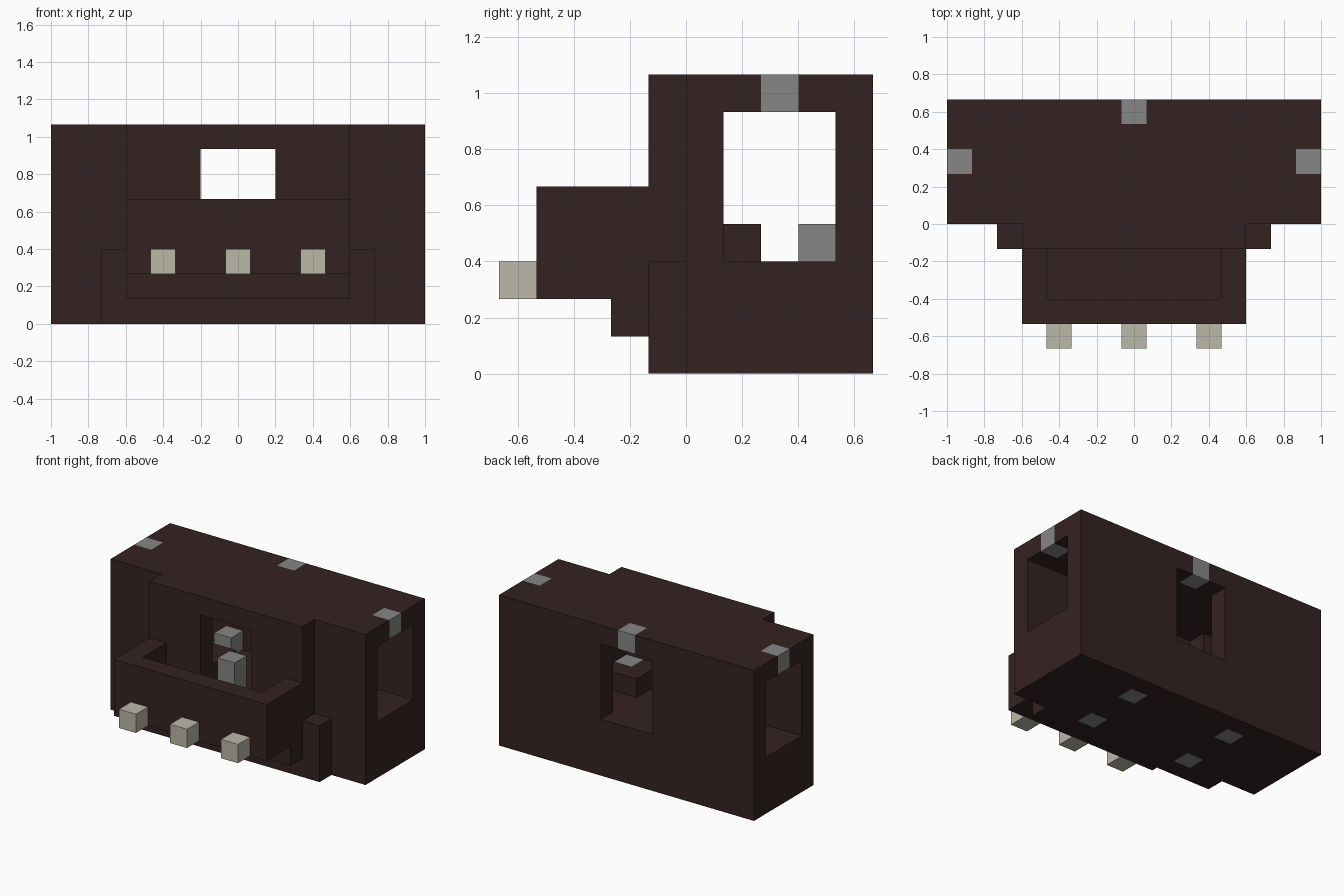
import bpy
import bmesh
from math import radians
from mathutils import Vector

old = bpy.data.objects.get("Cube")
if old:
    bpy.data.objects.remove(old, do_unlink=True)

UNIT = 2 / 15                      # size of one block
CENTRE = Vector((7.5, 5, 0))       # middle of the 15 x 10 block footprint


def material(name, rgb):
    mat = bpy.data.materials.new(name)
    mat.use_nodes = True
    mat.diffuse_color = (*rgb, 1)
    node = next(n for n in mat.node_tree.nodes if n.type == 'BSDF_PRINCIPLED')
    node.inputs["Base Color"].default_value = (*rgb, 1)
    return mat


brown = material("dark brown", (0.036, 0.016, 0.016))
grey = material("grey", (0.24, 0.24, 0.24))
bone = material("bone", (0.50, 0.48, 0.39))

cells = {}                         # block position -> part name
parts = {}                         # part name -> material


def fill(part, mat, x, y, z, mirror=False):
    """Fill a box of blocks, optionally repeated on the other side."""
    parts[part] = mat
    for i in range(*x):
        for j in range(*y):
            for k in range(*z):
                cells[i, j, k] = part
                if mirror:
                    cells[14 - i, j, k] = part


def carve(x, y, z):
    for i in range(*x):
        for j in range(*y):
            for k in range(*z):
                cells.pop((i, j, k), None)


# House body with its projecting centre and corner posts
fill("house_body", brown, (0, 15), (5, 10), (0, 8))
fill("house_body", brown, (3, 12), (4, 5), (0, 8))
fill("corner_posts", brown, (2, 3), (4, 5), (0, 3), mirror=True)

# Room open at both ends, front bay, back window and front doorway
carve((0, 15), (6, 9), (3, 7))
carve((4, 11), (5, 6), (3, 7))
carve((6, 9), (4, 10), (3, 7))

# Balcony trough with a stepped underside
fill("balcony", brown, (3, 12), (1, 4), (2, 5))
fill("balcony", brown, (3, 12), (3, 4), (1, 2))
carve((4, 11), (2, 4), (3, 5))

# Benches beside the doorway
fill("benches", brown, (4, 6), (5, 7), (3, 4), mirror=True)

# Grey columns through the floor, doorway post and roof blocks
for y in (5, 8):
    fill("floor_columns", grey, (4, 5), (y, y + 1), (0, 4), mirror=True)
fill("doorway_post", grey, (7, 8), (4, 5), (3, 5))
fill("roof_blocks", grey, (0, 1), (7, 8), (7, 8), mirror=True)
fill("roof_blocks", grey, (7, 8), (9, 10), (7, 8))

# Row of teeth on the balcony front
for x in (4, 7, 10):
    fill("teeth", bone, (x, x + 1), (0, 1), (2, 3))


def build(part, mat):
    """Make one part from the exposed sides of its blocks."""
    bm = bmesh.new()
    for cell, owner in cells.items():
        if owner != part:
            continue
        middle = Vector(cell) + Vector((0.5, 0.5, 0.5))
        for axis in range(3):
            for sign in (-1, 1):
                normal = Vector((0, 0, 0))
                normal[axis] = sign
                if tuple(int(c + n) for c, n in zip(cell, normal)) in cells:
                    continue
                u = Vector((0, 0, 0))
                u[(axis + 1) % 3] = 0.5
                v = normal.cross(u)
                face = middle + normal / 2
                corners = (face - u - v, face + u - v, face + u + v, face - u + v)
                bm.faces.new([bm.verts.new((c - CENTRE) * UNIT) for c in corners])
    bmesh.ops.remove_doubles(bm, verts=bm.verts, dist=UNIT / 100)
    bmesh.ops.dissolve_limit(bm, angle_limit=radians(1), verts=bm.verts, edges=bm.edges)
    mesh = bpy.data.meshes.new(part)
    bm.to_mesh(mesh)
    bm.free()
    mesh.materials.append(mat)
    bpy.context.collection.objects.link(bpy.data.objects.new(part, mesh))


for part, mat in parts.items():
    build(part, mat)
